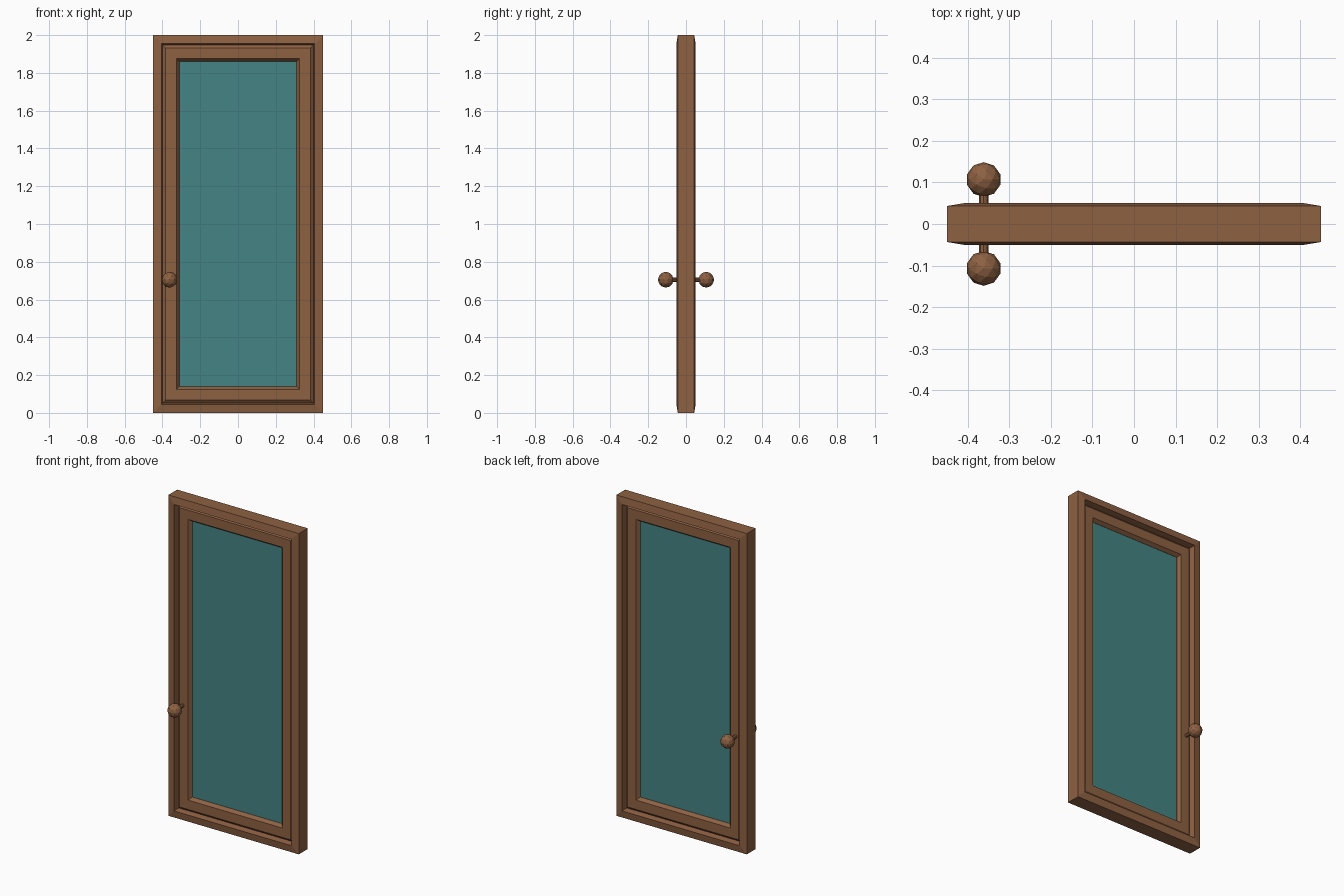
import bpy, bmesh, math
from mathutils import Matrix

if "Cube" in bpy.data.objects:
    bpy.data.objects.remove(bpy.data.objects["Cube"])

W, H = 0.45, 2.0      # half width, height
KX, KZ = -0.362, 0.705


def material(name, col):
    m = bpy.data.materials.new(name)
    m.diffuse_color = (*col, 1)
    m.use_nodes = True
    m.node_tree.nodes["Principled BSDF"].inputs["Base Color"].default_value = m.diffuse_color
    return m


wood = material("wood", (0.27, 0.12, 0.055))
glass = material("teal_glass", (0.06, 0.23, 0.23))


def finish(name, bm, mat):
    bmesh.ops.recalc_face_normals(bm, faces=bm.faces)
    me = bpy.data.meshes.new(name)
    bm.to_mesh(me)
    bm.free()
    me.materials.append(mat)
    ob = bpy.data.objects.new(name, me)
    bpy.context.collection.objects.link(ob)
    return ob


def mitred_ring(name, half, mat):
    """Sweep a (inset, depth) section, mirrored front to back, round the door."""
    section = half + [(i, -d) for i, d in reversed(half)]
    bm = bmesh.new()
    loops = [[bm.verts.new((x, y, z)) for x, z in
              ((-W + i, i), (W - i, i), (W - i, H - i), (-W + i, H - i))]
             for i, y in section]
    for a, b in zip(loops, loops[1:] + loops[:1]):
        for k in range(4):
            n = (k + 1) % 4
            bm.faces.new((a[k], a[n], b[n], b[k]))
    return finish(name, bm, mat)


# Outer casing with sloped faces and stepped inner wall
mitred_ring("door_frame", [(0, 0.0435), (0.045, 0.051), (0.052, 0.012)], wood)

# Door leaf border with chamfers on both sides
mitred_ring("door_leaf", [(0.051, 0.014), (0.067, 0.028),
                          (0.125, 0.028), (0.140, 0.007)], wood)

# Glass pane
bm = bmesh.new()
bmesh.ops.create_cube(bm, size=1, matrix=Matrix.Translation((0, 0, H / 2)) @
                      Matrix.Diagonal((2 * (W - 0.138), 0.012, H - 0.276, 1)))
finish("glass_pane", bm, glass)

# Knobs and stems, one per side
for side, s in (("front", -1), ("back", 1)):
    bm = bmesh.new()
    bmesh.ops.create_icosphere(bm, subdivisions=2, radius=0.042,
                               matrix=Matrix.Translation((KX, s * 0.107, KZ)))
    finish(side + "_knob", bm, wood)
    bm = bmesh.new()
    bmesh.ops.create_cone(bm, cap_ends=True, segments=8, radius1=0.011,
                          radius2=0.011, depth=0.06,
                          matrix=Matrix.Translation((KX, s * 0.052, KZ)) @
                          Matrix.Rotation(math.pi / 2, 4, 'X'))
    finish(side + "_knob_stem", bm, wood)
